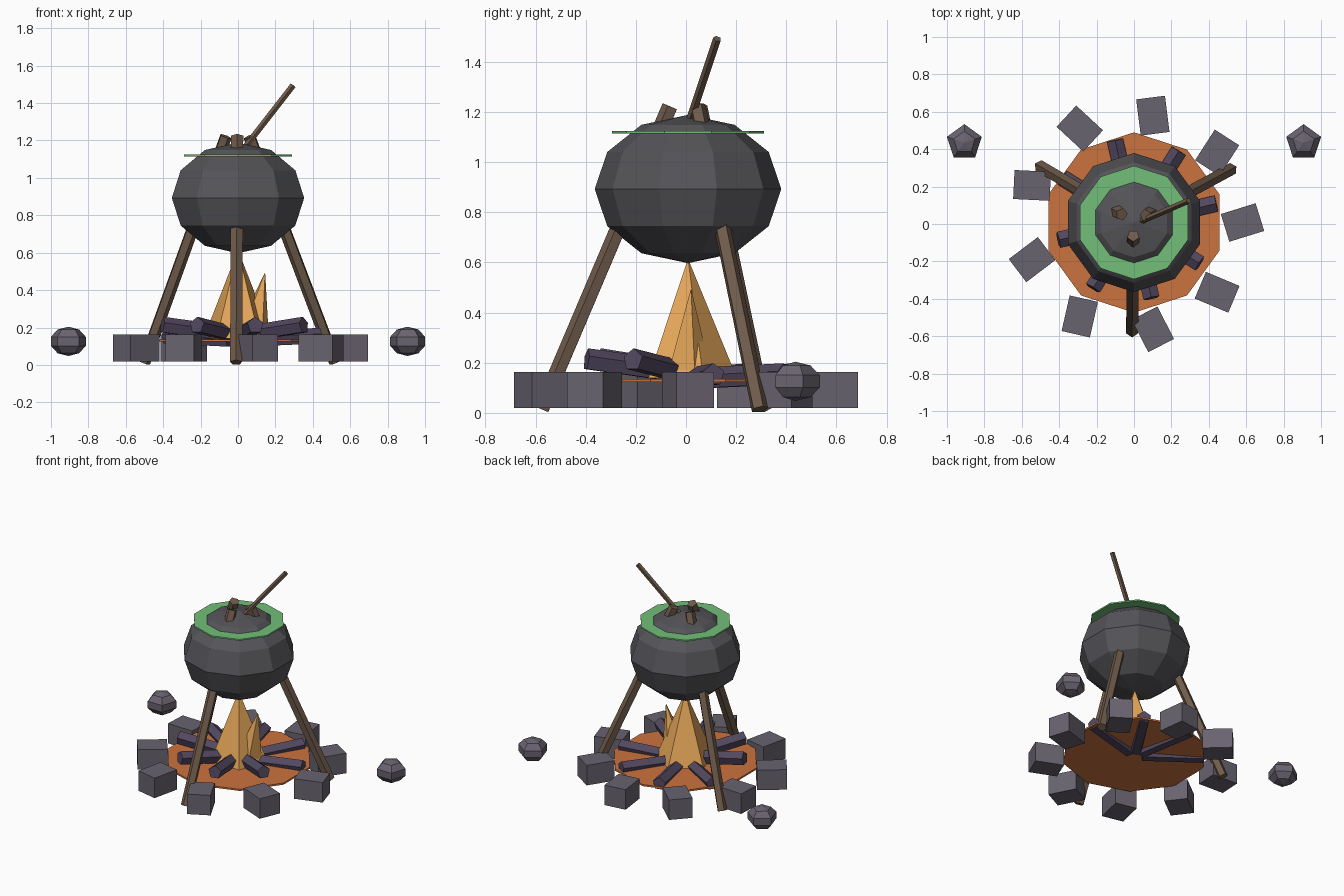
import bpy
from math import radians, sin, cos
from mathutils import Vector

if "Cube" in bpy.data.objects:
    bpy.data.objects.remove(bpy.data.objects["Cube"])

CY = 0.008  # shared centre offset in y


def mat(name, r, g, b):
    m = bpy.data.materials.new(name)
    m.diffuse_color = (r, g, b, 1)
    m.use_nodes = True
    m.node_tree.nodes["Principled BSDF"].inputs["Base Color"].default_value = m.diffuse_color
    return m


IRON = mat("iron", .09, .09, .10)
STONE = mat("stone", .14, .125, .16)
WOOD = mat("wood", .16, .105, .07)
LOG = mat("charred_wood", .085, .065, .115)
EMBER = mat("ember", .60, .17, .05)
FLAME = mat("flame", .78, .38, .10)
BREW = mat("brew", .17, .52, .19)


def finish(name, m):
    o = bpy.context.object
    o.name = name
    o.data.materials.append(m)
    return o


def ball(name, loc, r, zs, seg, rings, m):
    bpy.ops.mesh.primitive_uv_sphere_add(segments=seg, ring_count=rings, radius=r, location=loc)
    finish(name, m).scale.z = zs


def disc(name, z, r, depth, m):
    bpy.ops.mesh.primitive_cylinder_add(vertices=10, radius=r, depth=depth, location=(0, CY, z))
    finish(name, m)


def bar(name, a, b, r, m, sides=5):
    a, b = Vector(a), Vector(b)
    bpy.ops.mesh.primitive_cylinder_add(vertices=sides, radius=r, depth=(b - a).length,
                                        location=(a + b) / 2)
    o = finish(name, m)
    o.rotation_euler = (b - a).to_track_quat('Z', 'Y').to_euler()


def flame(name, base, tip, r):
    # five-sided cone, sheared so that its tip leans
    base, tip = Vector(base), Vector(tip)
    h = tip.z - base.z
    bpy.ops.mesh.primitive_cone_add(vertices=5, radius1=r, radius2=0, depth=h,
                                    location=base + Vector((0, 0, h / 2)))
    o = finish(name, FLAME)
    for v in o.data.vertices:
        if v.co.z > 0:
            v.co.x += tip.x - base.x
            v.co.y += tip.y - base.y


# cauldron, brew rim and stirring stick
ball("cauldron", (0, CY, .893), .372, .795, 10, 6, IRON)
disc("brew", 1.12, .303, .01, BREW)
bar("stirring_stick", (-.09, -.04, 1.0), (.293, .125, 1.493), .017, WOOD)

# tripod legs crossing through the pot
bar("front_leg", (-.01, -.575, .014), (-.004, -.062, 1.222), .034, WOOD)
bar("right_leg", (.52, .293, .014), (.062, .045, 1.222), .034, WOOD)
bar("left_leg", (-.502, .308, .014), (-.066, .052, 1.222), .034, WOOD)

# ember bed and flames
disc("ember_bed", .13, .482, .012, EMBER)
flame("main_flame", (0, CY, .14), (0, CY, .615), .195)
flame("side_flame", (.07, .005, .14), (.145, .02, .497), .1)

# ring of logs: front half rests higher than the back half
for i in range(8):
    a = radians(13 + 45 * i)
    high = i >= 4
    ro, zo, zi = (.415, .212, .162) if high else (.452, .152, .135)
    bar(f"log_{i + 1}", (.05 * cos(a), CY + .05 * sin(a), zi),
        (ro * cos(a), CY + ro * sin(a), zo), .046, LOG)

# ring of hearth stones
for i in range(9):
    a = radians(40 * i)
    bpy.ops.mesh.primitive_cube_add(size=1, location=(.58 * cos(a), CY + .58 * sin(a), .091),
                                    rotation=(0, 0, a + .3))
    finish(f"hearth_stone_{i + 1}", STONE).scale = (.195, .155, .143)

# loose pebbles on both sides
for side, s in (("left", -1), ("right", 1)):
    ball(f"{side}_pebble", (.907 * s, .436, .126), .103, .76, 5, 5, STONE)
